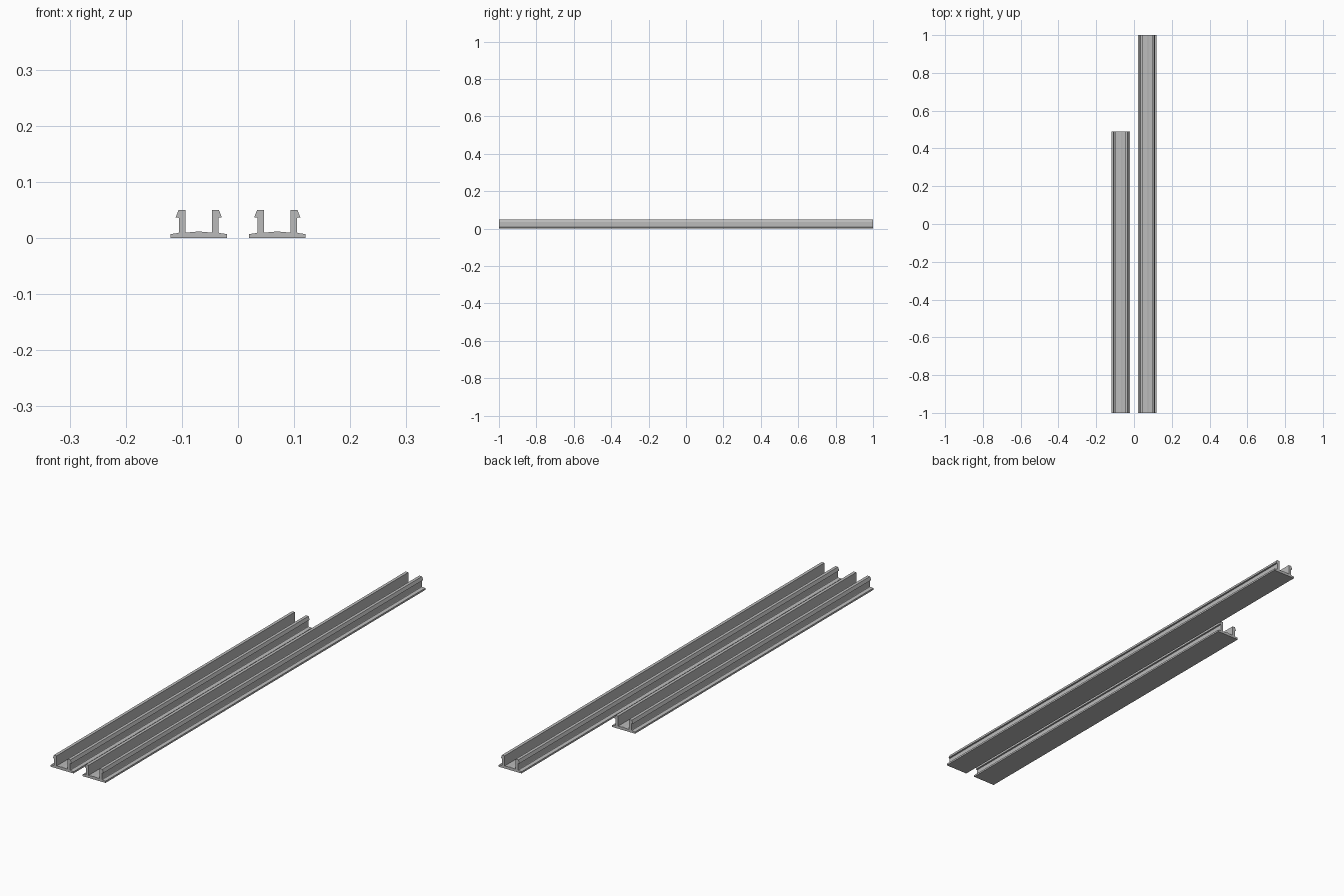
import bpy
import bmesh

cube = bpy.data.objects.get("Cube")
if cube:
    bpy.data.objects.remove(cube, do_unlink=True)

# Plain grey plastic
grey = bpy.data.materials.new("light_grey")
grey.use_nodes = True
colour = (0.5, 0.5, 0.5, 1)
grey.diffuse_color = colour
grey.node_tree.nodes["Principled BSDF"].inputs["Base Color"].default_value = colour

# Right half of the channel section, from the bottom edge up to the floor ridge
half = [
    (0.05, 0), (0.05, 0.007), (0.036, 0.009),      # base flange
    (0.035, 0.011), (0.035, 0.036),                # outer wall
    (0.041, 0.037), (0.036, 0.05),                 # snap lip
    (0.024, 0.05), (0.024, 0.01),                  # inner wall
    (0.01, 0.0105),                                # floor
]
section = half + [(0, 0.012)] + [(-x, z) for x, z in reversed(half)]


def channel(name, centre_x, y_front, y_back):
    """Extrude the section along y."""
    bm = bmesh.new()
    face = bm.faces.new([bm.verts.new((centre_x + x, y_front, z)) for x, z in section])
    result = bmesh.ops.extrude_face_region(bm, geom=[face], use_keep_orig=True)
    moved = [v for v in result["geom"] if isinstance(v, bmesh.types.BMVert)]
    bmesh.ops.translate(bm, verts=moved, vec=(0, y_back - y_front, 0))
    bmesh.ops.recalc_face_normals(bm, faces=bm.faces)
    mesh = bpy.data.meshes.new(name)
    bm.to_mesh(mesh)
    bm.free()
    mesh.materials.append(grey)
    bpy.context.collection.objects.link(bpy.data.objects.new(name, mesh))


channel("long_channel", 0.07, -1, 1)
channel("short_channel", -0.07, -1, 0.49)
